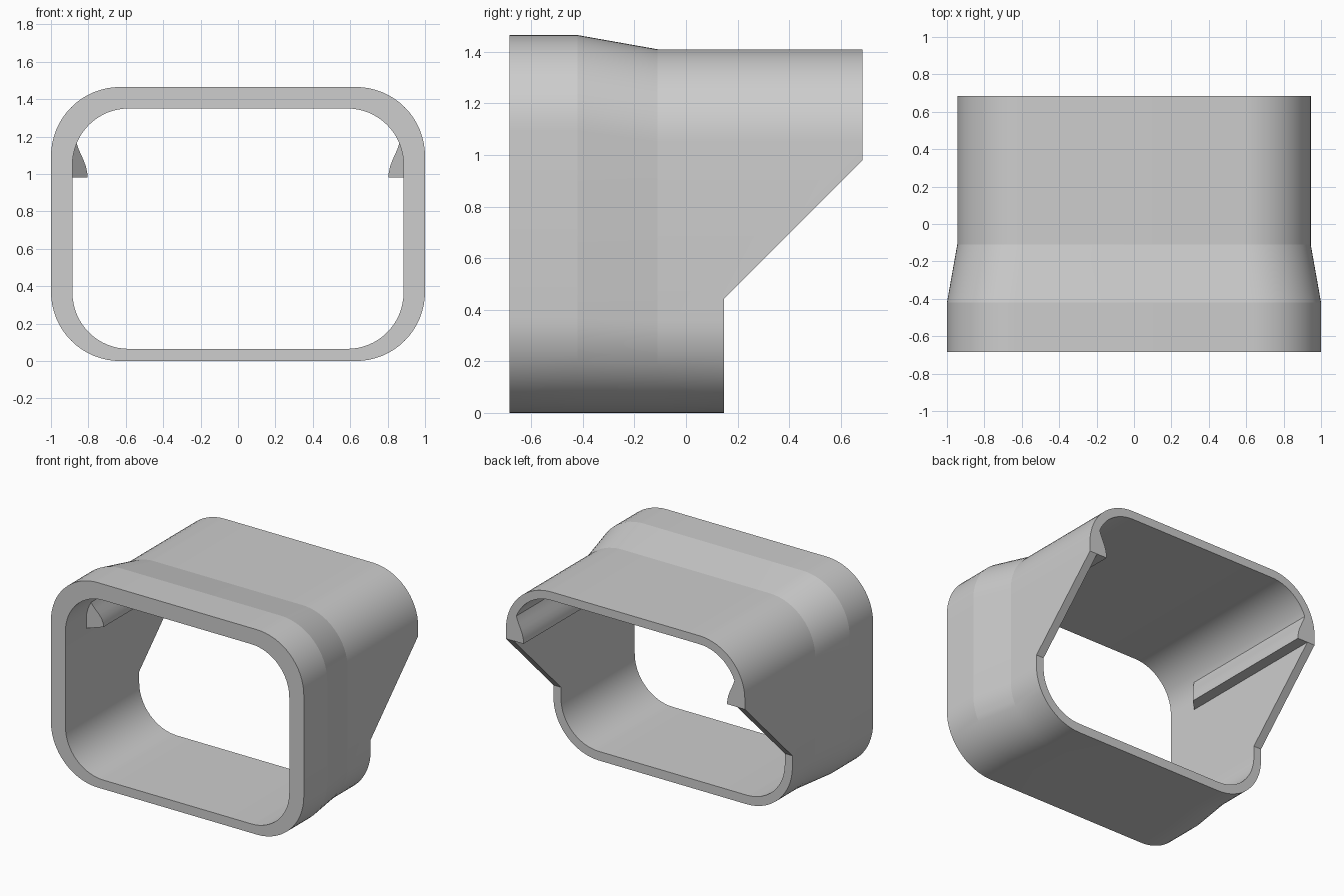
import bpy
import bmesh
import math

cube = bpy.data.objects.get("Cube")
if cube:
    bpy.data.objects.remove(cube, do_unlink=True)

grey = bpy.data.materials.new("plain_grey")
grey.use_nodes = True
COLOUR = (0.61, 0.61, 0.61, 1)
grey.diffuse_color = COLOUR
grey.node_tree.nodes["Principled BSDF"].inputs["Base Color"].default_value = COLOUR

FRONT, BACK = -0.685, 0.685
CORNER_STEPS = 16


def make_object(name, bm):
    bmesh.ops.recalc_face_normals(bm, faces=bm.faces)
    mesh = bpy.data.meshes.new(name)
    bm.to_mesh(mesh)
    bm.free()
    mesh.materials.append(grey)
    obj = bpy.data.objects.new(name, mesh)
    bpy.context.collection.objects.link(obj)
    return obj


def activate(obj):
    bpy.ops.object.select_all(action="DESELECT")
    obj.select_set(True)
    bpy.context.view_layer.objects.active = obj


def smooth(obj, degrees):
    activate(obj)
    bpy.ops.object.shade_smooth_by_angle(angle=math.radians(degrees))


def rounded_ring(bm, y, half_width, bottom, top, radius):
    """Rounded rectangle of vertices in the plane at y."""
    cx = half_width - radius
    centres = [(cx, top - radius), (-cx, top - radius),
               (-cx, bottom + radius), (cx, bottom + radius)]
    ring = []
    for quarter, (x, z) in enumerate(centres):
        for i in range(CORNER_STEPS + 1):
            a = math.pi / 2 * (quarter + i / CORNER_STEPS)
            ring.append(bm.verts.new((x + radius * math.cos(a), y,
                                      z + radius * math.sin(a))))
    return ring


def bridge(bm, a, b):
    n = len(a)
    for i in range(n):
        j = (i + 1) % n
        bm.faces.new((a[i], a[j], b[j], b[i]))


def prism(bm, start, end):
    """Solid between two matching outlines."""
    a = [bm.verts.new(p) for p in start]
    b = [bm.verts.new(p) for p in end]
    bridge(bm, a, b)
    bm.faces.new(a)
    bm.faces.new(b)


# Sleeve: wide front collar tapering to a narrower rear, straight bore inside
bm = bmesh.new()
sections = [
    (FRONT, 1.0, 0, 1.465, 0.37),
    (-0.42, 1.0, 0, 1.465, 0.37),
    (-0.11, 0.945, 0, 1.41, 0.36),
    (BACK, 0.945, 0, 1.41, 0.36),
    (BACK, 0.885, 0.065, 1.35, 0.30),
    (FRONT, 0.885, 0.065, 1.35, 0.30),
]
rings = [rounded_ring(bm, *s) for s in sections]
for i, ring in enumerate(rings):
    bridge(bm, ring, rings[(i + 1) % len(rings)])
sleeve = make_object("sleeve", bm)

# Cutter for the lower rear: vertical step, then a 45 degree slope
bm = bmesh.new()
cut = [(0.148, -0.5), (0.148, 0.443), (0.785, 1.08), (0.785, -0.5)]
prism(bm, [(-1.2, y, z) for y, z in cut], [(1.2, y, z) for y, z in cut])
cutter = make_object("rear_cutter", bm)
cutter.hide_render = True

mod = sleeve.modifiers.new("rear_cut", "BOOLEAN")
mod.operation = "DIFFERENCE"
mod.solver = "EXACT"
mod.object = cutter
activate(sleeve)
bpy.ops.object.modifier_apply(modifier=mod.name)
bpy.data.objects.remove(cutter, do_unlink=True)
smooth(sleeve, 8)

# Inner rails: hooked ledges on both side walls with a ramped front end
rail_profile = [(0.9, 0.98), (0.805, 0.98), (0.806, 1.005), (0.813, 1.04),
                (0.826, 1.075), (0.842, 1.11), (0.855, 1.14),
                (0.863, 1.165), (0.9, 1.165)]
for name, side in (("left_rail", 1), ("right_rail", -1)):
    bm = bmesh.new()
    prism(bm,
          [(side * x, -0.45 + (0.885 - x), z) for x, z in rail_profile],
          [(side * x, BACK, z) for x, z in rail_profile])
    smooth(make_object(name, bm), 30)
